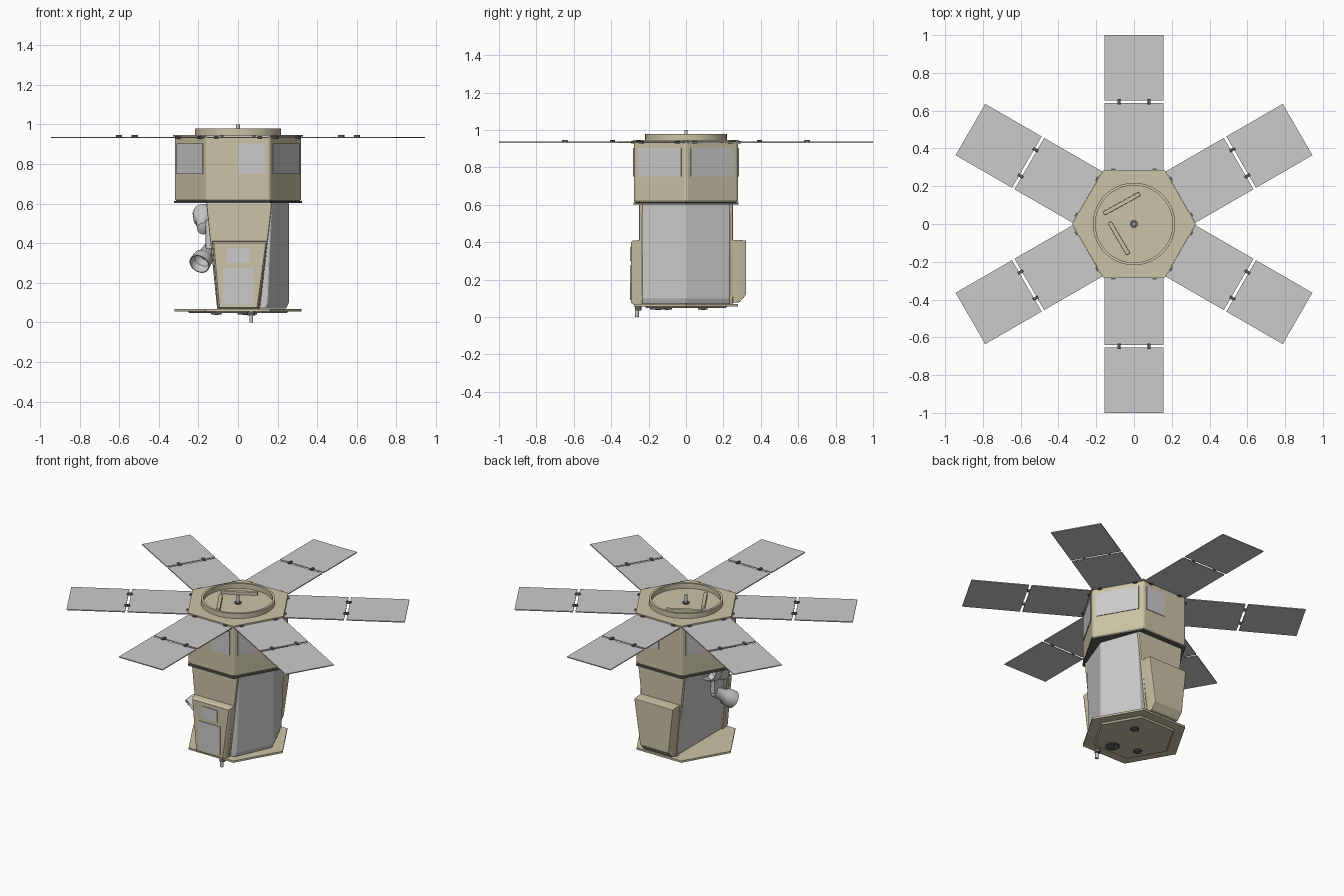
import bpy, bmesh, math
from mathutils import Vector, Matrix

if "Cube" in bpy.data.objects:
    bpy.data.objects.remove(bpy.data.objects["Cube"])

foil = bpy.data.materials.new("foil")
foil.diffuse_color = (0.60, 0.55, 0.38, 1)
foil.use_nodes = True
foil.node_tree.nodes["Principled BSDF"].inputs["Base Color"].default_value = foil.diffuse_color
dark = bpy.data.materials.new("dark_metal")
dark.diffuse_color = (0.12, 0.12, 0.11, 1)
dark.use_nodes = True
dark.node_tree.nodes["Principled BSDF"].inputs["Base Color"].default_value = dark.diffuse_color


def loft(name, loops, mat=None, bevel=0, closed=False):
    """Skin a list of equal-length point loops; cap the ends, or join them if closed."""
    bm = bmesh.new()
    rings = [[bm.verts.new(p) for p in loop] for loop in loops]
    n = len(rings[0])
    pairs = list(zip(rings, rings[1:])) + ([(rings[-1], rings[0])] if closed else [])
    for a, b in pairs:
        for i in range(n):
            bm.faces.new((a[i], a[(i + 1) % n], b[(i + 1) % n], b[i]))
    if not closed:
        bm.faces.new(rings[0])
        bm.faces.new(rings[-1])
    bmesh.ops.recalc_face_normals(bm, faces=bm.faces)
    me = bpy.data.meshes.new(name)
    bm.to_mesh(me)
    bm.free()
    ob = bpy.data.objects.new(name, me)
    bpy.context.collection.objects.link(ob)
    if mat:
        me.materials.append(mat)
    if bevel:
        m = ob.modifiers.new("Bevel", "BEVEL")
        m.width, m.segments = bevel, 2
    return ob


def smooth(ob):
    bpy.ops.object.select_all(action="DESELECT")
    ob.select_set(True)
    bpy.context.view_layer.objects.active = ob
    bpy.ops.object.shade_smooth_by_angle(angle=math.radians(35))


def lathe(name, profile, base=(0, 0, 0), axis=(0, 0, 1), mat=None, n=32, closed=False):
    """Turn (radius, height) points around an axis through base."""
    q = Vector(axis).to_track_quat("Z", "Y")
    loops = [[q @ Vector((r * math.cos(k * math.tau / n), r * math.sin(k * math.tau / n), h)) + Vector(base)
              for k in range(n)] for r, h in profile]
    ob = loft(name, loops, mat, closed=closed)
    smooth(ob)
    return ob


def box(name, lo, hi, mat=None, angle=0, bevel=0):
    """Box between two corners, then turned about z."""
    loops = [[(lo[0], lo[1], z), (hi[0], lo[1], z), (hi[0], hi[1], z), (lo[0], hi[1], z)]
             for z in (lo[2], hi[2])]
    ob = loft(name, loops, mat, bevel)
    ob.data.transform(Matrix.Rotation(angle, 4, "Z"))
    return ob


def hexagon(r, z):
    return [(r * math.cos(k * math.pi / 3), r * math.sin(k * math.pi / 3), z) for k in range(6)]


def trapezoid(y, z0, z1, l0, r0, l1, r1):
    return [(l0, y, z0), (r0, y, z0), (r1, y, z1), (l1, y, z1)]


# Hexagonal upper bus with flanges
loft("upper_bus", [hexagon(0.322, 0.612), hexagon(0.322, 0.945)], foil, 0.012)
loft("lower_flange", [hexagon(0.324, 0.602), hexagon(0.324, 0.613)], dark)
loft("upper_flange", [hexagon(0.327, 0.938), hexagon(0.327, 0.946)], foil)

# Radiator windows, solar wings and hinges on the six sides
for k in range(6):
    a = math.radians(30 + 60 * k)
    u0, u1 = {1: (-0.137, 0), 4: (0, 0.137)}.get(k, (-0.132, 0.132))
    box(f"window_{k}", (0.27, u0, 0.75), (0.283, u1, 0.903), None, a)
    box(f"inner_panel_{k}", (0.284, -0.157, 0.931), (0.64, 0.157, 0.937), None, a)
    box(f"outer_panel_{k}", (0.655, -0.157, 0.931), (1.0, 0.157, 0.937), None, a)
    for s in (-1, 1):
        box(f"panel_hinge_{k}_{s}", (0.632, s * 0.08 - 0.008, 0.932),
            (0.663, s * 0.08 + 0.008, 0.947), dark, a, 0.003)
        box(f"root_hinge_{k}_{s}", (0.272, s * 0.11 - 0.012, 0.927),
            (0.295, s * 0.11 + 0.012, 0.942), dark, a)

# Separation ring, bars and pin on top
lathe("top_ring", [(0.218, 0.94), (0.218, 0.978), (0.204, 0.978), (0.204, 0.94)],
      mat=foil, n=64, closed=True)
for i, (p, q) in enumerate([((-0.16, 0.055), (0.03, 0.16)), ((-0.13, 0.01), (-0.03, -0.16))]):
    p, q = Vector(p), Vector(q)
    d = q - p
    bar = box(f"top_bar_{i}", (0, -0.011, 0.94), (d.length, 0.011, 0.965), foil,
              math.atan2(d.y, d.x), 0.003)
    bar.location = (p.x, p.y, 0)
lathe("pin_base", [(0.022, 0.94), (0.022, 0.952)], mat=dark)
lathe("top_pin", [(0.009, 0.945), (0.009, 1.0)])

# Lower body: flat tapered left side, peaked right side
loft("lower_body", [
    [(-0.10, -0.235, 0.07), (0.14, -0.235, 0.07), (0.245, 0, 0.07), (0.14, 0.235, 0.07), (-0.10, 0.235, 0.07)],
    [(-0.105, -0.235, 0.10), (0.15, -0.235, 0.10), (0.258, 0, 0.10), (0.15, 0.235, 0.10), (-0.105, 0.235, 0.10)],
    [(-0.155, -0.235, 0.605), (0.172, -0.235, 0.605), (0.258, 0, 0.605), (0.172, 0.235, 0.605), (-0.155, 0.235, 0.605)]],
    None, 0.006)

# Foil-covered front and back walls
for name, s in (("front_wall", -1), ("back_wall", 1)):
    loft(name, [trapezoid(s * y, 0.065, 0.605, -0.105, 0.11, -0.16, 0.172) for y in (0.225, 0.25)],
         foil, 0.006)

# Equipment boxes
loft("front_box", [trapezoid(-0.24, 0.065, 0.412, -0.102, 0.105, -0.132, 0.15),
                   trapezoid(-0.285, 0.068, 0.408, -0.10, 0.103, -0.13, 0.148),
                   trapezoid(-0.295, 0.075, 0.40, -0.093, 0.096, -0.122, 0.14)], foil)
loft("back_box", [trapezoid(0.24, 0.075, 0.412, -0.102, 0.105, -0.132, 0.15),
                  trapezoid(0.285, 0.078, 0.412, -0.10, 0.103, -0.132, 0.15),
                  trapezoid(0.322, 0.12, 0.408, -0.10, 0.105, -0.13, 0.148)], foil, 0.004)
box("front_small_window", (-0.057, -0.299, 0.30), (0.06, -0.29, 0.375))
box("front_large_window", (-0.075, -0.299, 0.09), (0.08, -0.29, 0.275))

# Star trackers on the left: two open flared cups on a bracket
box("tracker_bracket", (-0.163, -0.16, 0.37), (-0.12, -0.06, 0.52), None, 0, 0.006)
for name, base, tip in (("upper_tracker", (-0.175, -0.13, 0.48), (-0.175, 0.02, 0.55)),
                        ("lower_tracker", (-0.145, -0.10, 0.37), (-0.195, -0.20, 0.295))):
    d = Vector(tip) - Vector(base)
    L = d.length
    lathe(name, [(0.012, -0.02), (0.032, -0.015), (0.036, L * 0.45), (0.05, L * 0.6), (0.054, L),
                 (0.049, L), (0.044, L * 0.65), (0.02, L * 0.5)], base, d)

# Bottom plate with cover, fittings and pin
loft("bottom_plate", [hexagon(0.321, 0.056), hexagon(0.321, 0.068)], foil)
loft("bottom_cover", [hexagon(0.245, 0.047), hexagon(0.255, 0.057)], foil)
for i, (x, y, r) in enumerate([(0.04, -0.15, 0.042), (0.07, 0.09, 0.026), (-0.11, -0.10, 0.026)]):
    lathe(f"bottom_fitting_{i}", [(r, 0.05), (r, 0.04), (r * 0.7, 0.04), (r * 0.7, 0.05)],
          (x, y, 0), mat=dark, closed=True)
    lathe(f"fitting_core_{i}", [(r * 0.4, 0.05), (r * 0.4, 0.038)], (x, y, 0), mat=dark)
lathe("bottom_pin", [(0.01, 0.0), (0.01, 0.06)], (0.067, -0.262, 0))
lathe("bottom_pin_base", [(0.018, 0.035), (0.018, 0.058)], (0.067, -0.255, 0), mat=dark)
